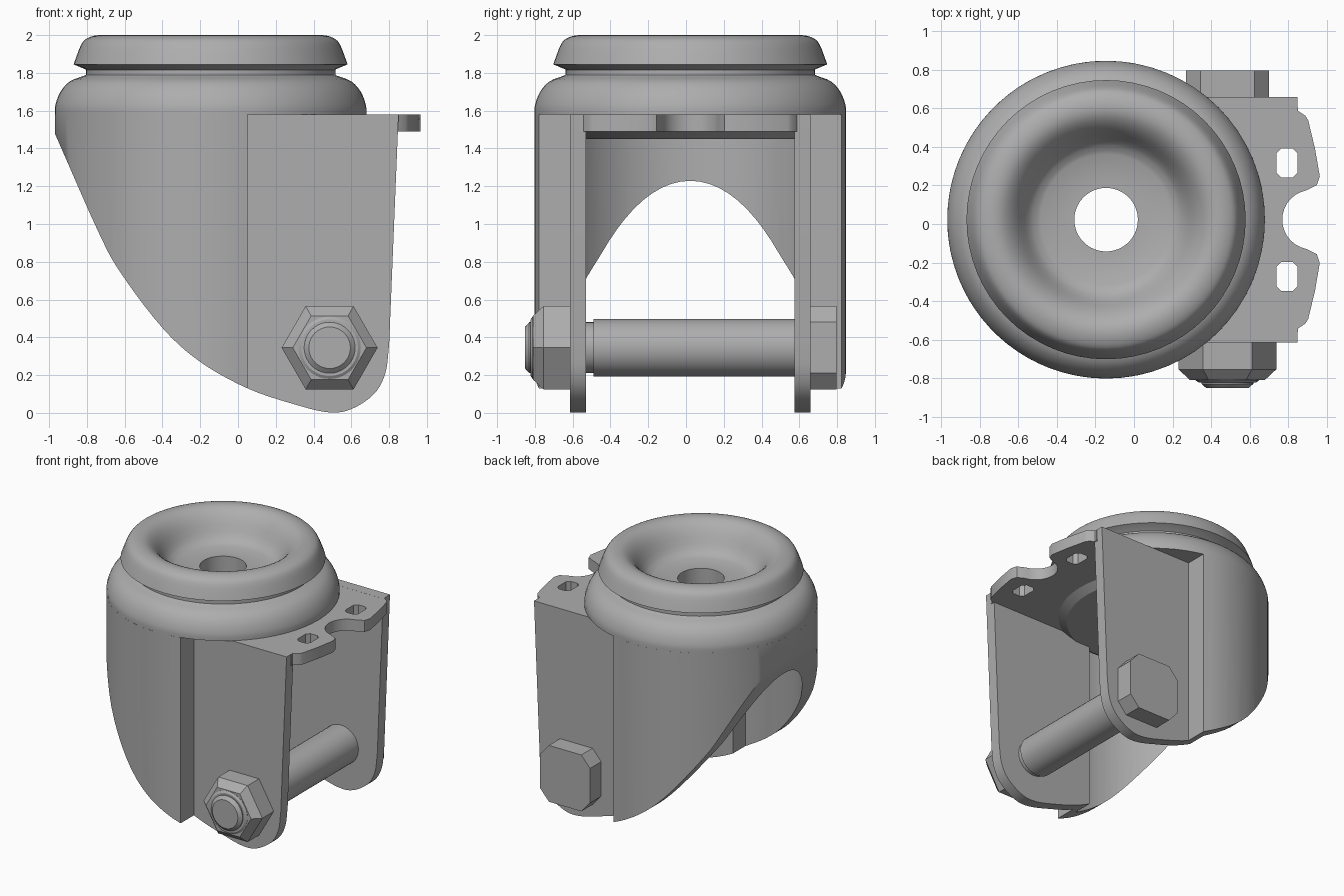
import bpy, bmesh
from math import pi, sin, cos, asin, radians
from mathutils import Vector, Matrix

if "Cube" in bpy.data.objects:
    bpy.data.objects.remove(bpy.data.objects["Cube"], do_unlink=True)

CX, CY = -0.145, 0.0225          # swivel axis
AX, AZ = 0.485, 0.345            # wheel axle
STEEL = (0.42, 0.42, 0.42, 1)

steel = bpy.data.materials.new("grey steel")
steel.use_nodes = True
steel.diffuse_color = STEEL
steel.node_tree.nodes["Principled BSDF"].inputs["Base Color"].default_value = STEEL


def finish(name, bm):
    bmesh.ops.recalc_face_normals(bm, faces=bm.faces)
    mesh = bpy.data.meshes.new(name)
    bm.to_mesh(mesh)
    bm.free()
    mesh.materials.append(steel)
    ob = bpy.data.objects.new(name, mesh)
    bpy.context.collection.objects.link(ob)
    return ob


def loft(name, rings, closed=False):
    """Skin a stack of equal-sized rings, capping the ends unless closed."""
    bm = bmesh.new()
    loops = [[bm.verts.new(p) for p in r] for r in rings]
    pairs = list(zip(loops, loops[1:] + loops[:1])) if closed else list(zip(loops, loops[1:]))
    for a, b in pairs:
        for i in range(len(a)):
            j = (i + 1) % len(a)
            bm.faces.new((a[i], a[j], b[j], b[i]))
    if not closed:
        bm.faces.new(loops[0])
        bm.faces.new(loops[-1])
    return finish(name, bm)


def prism_z(name, outline, z0, z1):
    return loft(name, [[(x, y, z) for x, y in outline] for z in (z0, z1)])


def prism_y(name, outline, y0, y1):
    return loft(name, [[(x, y, z) for x, z in outline] for y in (y0, y1)])


def revolve(name, profile, steps=64):
    rings = [[(CX + r * cos(t), CY + r * sin(t), z) for r, z in profile]
             for t in (2 * pi * i / steps for i in range(steps))]
    return loft(name, rings, closed=True)


def turned(name, stations, sides):
    """Stack of (radius, y) polygons along the axle."""
    return loft(name, [[(AX + r * cos(2 * pi * i / sides), y, AZ + r * sin(2 * pi * i / sides))
                        for i in range(sides)] for r, y in stations])


def boolean(ob, cutter, operation):
    mod = ob.modifiers.new(operation.lower(), "BOOLEAN")
    mod.operation, mod.object, mod.solver = operation, cutter, "EXACT"
    bpy.context.view_layer.objects.active = ob
    bpy.ops.object.modifier_apply(modifier=mod.name)
    bpy.data.objects.remove(cutter, do_unlink=True)


def smooth(ob, angle=32):
    bpy.ops.object.select_all(action="DESELECT")
    ob.select_set(True)
    bpy.context.view_layer.objects.active = ob
    bpy.ops.object.shade_smooth_by_angle(angle=radians(angle))


def spline(points, steps=5):
    """Catmull-Rom curve through the points."""
    p = [Vector(q) for q in points]
    p = [2 * p[0] - p[1]] + p + [2 * p[-1] - p[-2]]
    out = []
    for a, b, c, d in zip(p, p[1:], p[2:], p[3:]):
        for i in range(steps):
            t = i / steps
            out.append(0.5 * (2 * b + (c - a) * t + (2 * a - 5 * b + 4 * c - d) * t * t
                              + (3 * b - a - 3 * c + d) * t ** 3))
    return [tuple(v) for v in out + [p[-2]]]


def arc(r, x_end, n=48):
    """Arc round the closed side of the fork, from +y at x_end to -y at x_end."""
    start = pi / 2 - asin((x_end - CX) / r)
    return [(CX + r * cos(start + (2 * pi - 2 * start) * i / n),
             CY + r * sin(start + (2 * pi - 2 * start) * i / n)) for i in range(n + 1)]


# Fork: joggled sheet in plan, trimmed by its side profile
OUT, INN = 0.6375, 0.5525
plan = ([(0.9, CY + OUT), (0.05, CY + OUT)] + arc(0.825, 0.05)
        + [(0.05, CY - OUT), (0.9, CY - OUT), (0.9, CY - INN), (-0.035, CY - INN)]
        + arc(0.715, -0.035)[::-1] + [(-0.035, CY + INN), (0.9, CY + INN)])
fork = prism_z("fork", plan, -0.1, 1.58)
side = [(0.855, 1.7), (-1.1, 1.7), (-1.1, 1.77)] + spline(
    [(-0.97, 1.48), (-0.74, 0.96), (-0.62, 0.74), (-0.4, 0.45), (-0.2, 0.27), (0.05, 0.13),
     (0.3, 0.045), (0.48, 0.003), (0.6, 0.02), (0.72, 0.1), (0.78, 0.21), (0.8, 0.36)])
side[1:3] = [(-1.1, 1.7)]
boolean(fork, prism_y("side_profile", side, -1, 1), "INTERSECT")
smooth(fork)

# Top plate with two lugs around a round notch
half = [(0.77 + 0.155 * (1 - cos(t)), 0.155 * sin(t)) for t in (pi / 2 * i / 8 for i in range(1, 8))]
half += [(0.92, 0.165), (0.95, 0.18), (0.965, 0.225), (0.94, 0.37), (0.905, 0.515),
         (0.89, 0.54), (0.852, 0.565), (0.852, INN + 0.03), (0.1, INN + 0.03)]
plate = prism_z("top_plate", [(0.77, CY)] + [(x, CY + y) for x, y in half]
                + [(x, CY - y) for x, y in half[::-1]], 1.49, 1.5795)
for s in (-1, 1):
    hole = [(0.795 + sx * dx, CY + s * 0.295 + sy * dy) for sx, sy, pts in (
        (1, 1, ((0.055, 0.05), (0.03, 0.075))), (-1, 1, ((0.03, 0.075), (0.055, 0.05))),
        (-1, -1, ((0.055, 0.05), (0.03, 0.075))), (1, -1, ((0.03, 0.075), (0.055, 0.05))))
        for dx, dy in pts]
    boolean(plate, prism_z("lug_hole", hole, 1.4, 1.7), "DIFFERENCE")
smooth(plate)

# Swivel housing and dished cap, with a through hole
housing = revolve("swivel_housing", [(0.165, 1.45), (0.6, 1.45), (0.66, 1.49), (0.66, 1.58)]
                  + spline([(0.825, 1.58), (0.822, 1.63), (0.795, 1.7), (0.745, 1.755), (0.67, 1.785)], 3)
                  + [(0.66, 1.79), (0.66, 1.82), (0.6, 1.82), (0.165, 1.7)])
smooth(housing)
cap = revolve("dished_cap", [(0.165, 1.69), (0.64, 1.8), (0.665, 1.82), (0.725, 1.845)]
              + spline([(0.72, 1.86), (0.685, 1.95), (0.65, 1.985), (0.59, 2.0), (0.53, 1.985),
                        (0.47, 1.93), (0.4, 1.82), (0.34, 1.78)], 3) + [(0.165, 1.78)])
smooth(cap)

# Axle bolt, sleeve and nut
sleeve = turned("axle_sleeve", [(0.152, -0.49), (0.152, CY + INN + 0.02)], 40)
bolt = turned("bolt_shank", [(0.11, -0.852), (0.135, -0.83), (0.135, -0.45)], 40)
collar = turned("nut_collar", [(0.15, -0.822), (0.165, -0.812), (0.165, -0.78)], 40)
nut = turned("hex_nut", [(0.195, -0.81), (0.254, -0.755), (0.254, -0.6)], 6)
for part in (sleeve, bolt, collar):
    smooth(part)

# Bolt head: hexagon with its two points trimmed
corner = [(0.215, 0.135), (0.14, 0.22)]
head = [(AX + sx * x, AZ + sz * z) for sx, sz in ((1, 1), (-1, 1), (-1, -1), (1, -1))
        for x, z in (corner if sx == sz else corner[::-1])]
prism_y("bolt_head", head, CY + OUT - 0.01, 0.798)
